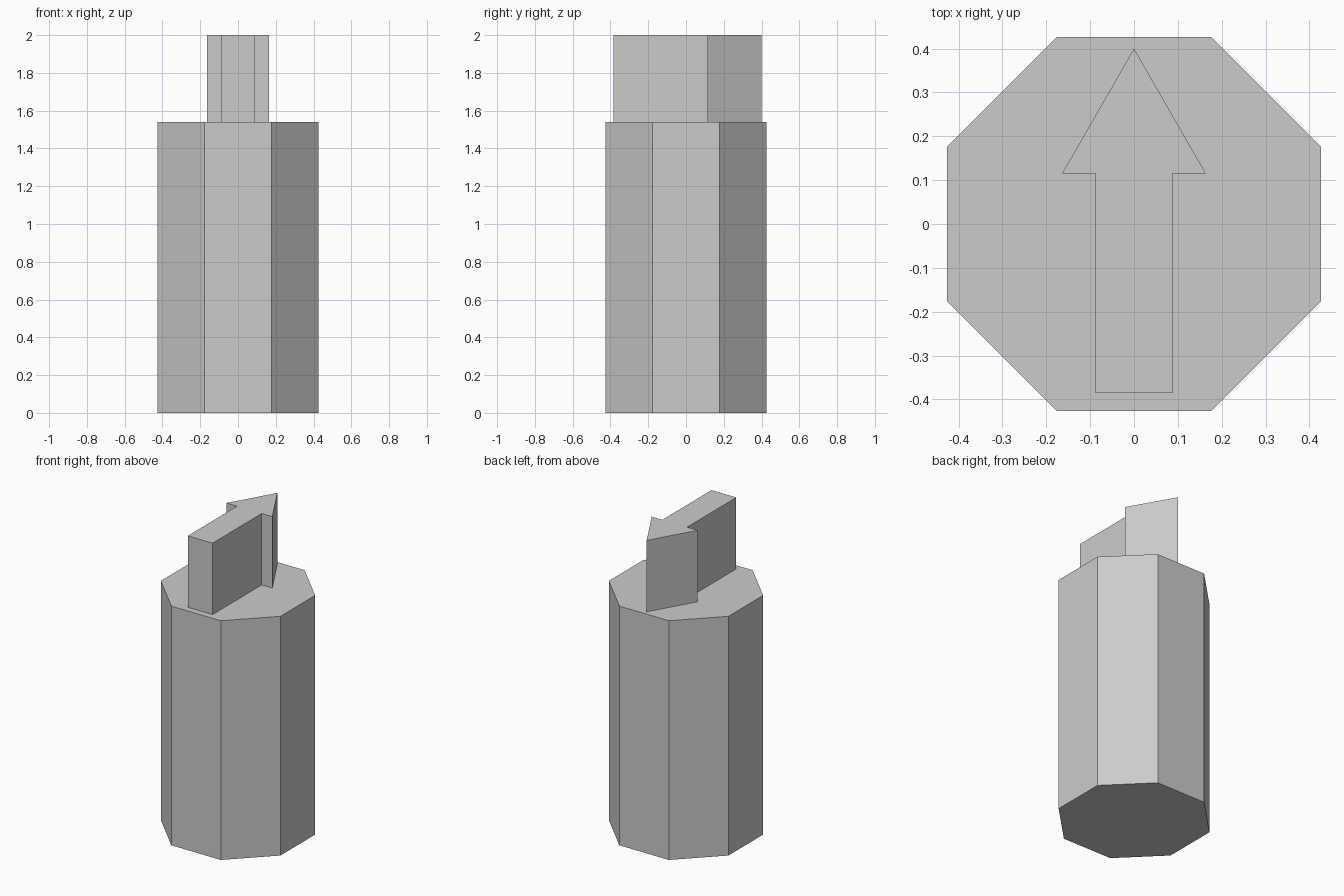
import bpy, bmesh, math

if "Cube" in bpy.data.objects:
    bpy.data.objects.remove(bpy.data.objects["Cube"])


def prism(name, outline, z0, z1):
    """Extrude a counter-clockwise outline from z0 up to z1."""
    bm = bmesh.new()
    base = bm.faces.new([bm.verts.new((x, y, z0)) for x, y in outline])
    top = bmesh.ops.extrude_face_region(bm, geom=[base], use_keep_orig=True)
    verts = [v for v in top["geom"] if isinstance(v, bmesh.types.BMVert)]
    bmesh.ops.translate(bm, verts=verts, vec=(0, 0, z1 - z0))
    bmesh.ops.recalc_face_normals(bm, faces=bm.faces)
    mesh = bpy.data.meshes.new(name)
    bm.to_mesh(mesh)
    bm.free()
    obj = bpy.data.objects.new(name, mesh)
    bpy.context.collection.objects.link(obj)
    return obj


BODY_TOP = 1.54

# Octagonal pedestal with flats facing the axes
radius = 0.426 / math.cos(math.pi / 8)
octagon = [(radius * math.cos(a), radius * math.sin(a))
           for a in (math.pi / 8 + i * math.pi / 4 for i in range(8))]
prism("pedestal", octagon, 0, BODY_TOP)

# Arrow block on top pointing to the back, half outline mirrored in x
half = [(0.088, -0.385), (0.088, 0.115), (0.164, 0.115)]
arrow = half + [(0, 0.40)] + [(-x, y) for x, y in reversed(half)]
prism("arrow", arrow, BODY_TOP, 2.0)
